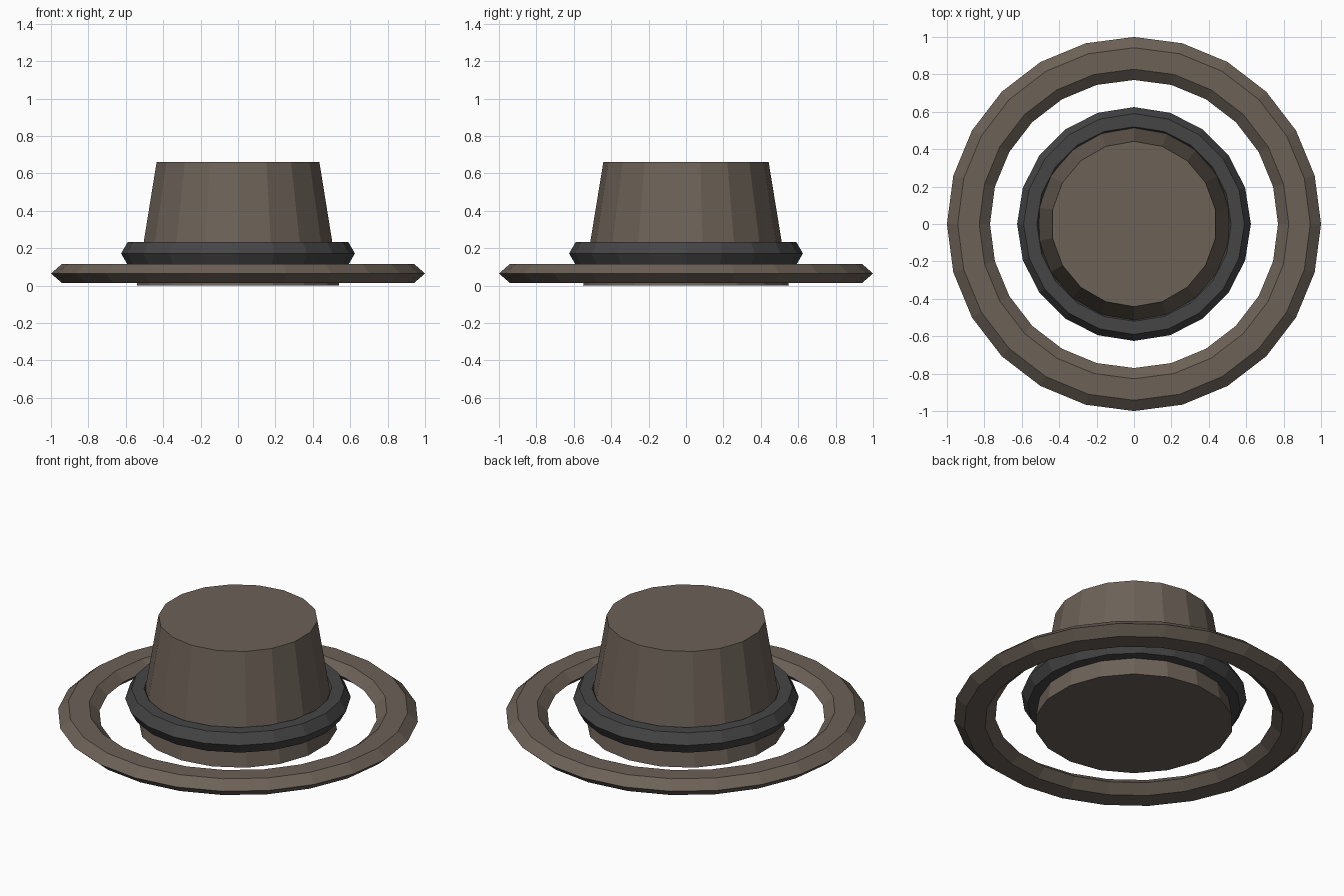
import bpy

if "Cube" in bpy.data.objects:
    bpy.data.objects.remove(bpy.data.objects["Cube"])


def material(name, color):
    mat = bpy.data.materials.new(name)
    mat.diffuse_color = (*color, 1.0)
    mat.use_nodes = True
    mat.node_tree.nodes["Principled BSDF"].inputs["Base Color"].default_value = mat.diffuse_color
    return mat


felt = material("brown_felt", (0.15, 0.12, 0.095))
ribbon = material("dark_ribbon", (0.06, 0.06, 0.06))


def finish(name, mat):
    obj = bpy.context.object
    obj.name = name
    obj.data.materials.append(mat)
    return obj


def ring(name, z, major, minor, sides, height_scale, mat):
    """Low-poly torus with a six-sided section."""
    bpy.ops.mesh.primitive_torus_add(
        major_segments=sides, minor_segments=6,
        major_radius=major, minor_radius=minor, location=(0, 0, z))
    obj = finish(name, mat)
    obj.scale.z = height_scale
    return obj


# Tapered crown, closed at both ends
bpy.ops.mesh.primitive_cone_add(
    vertices=18, radius1=0.55, radius2=0.442, depth=0.66, location=(0, 0, 0.33))
finish("crown", felt)

# Flattened brim ring and dark hat band
ring("brim", 0.065, 0.885, 0.115, 24, 0.5, felt)
ring("hat_band", 0.172, 0.555, 0.07, 20, 1.0, ribbon)
